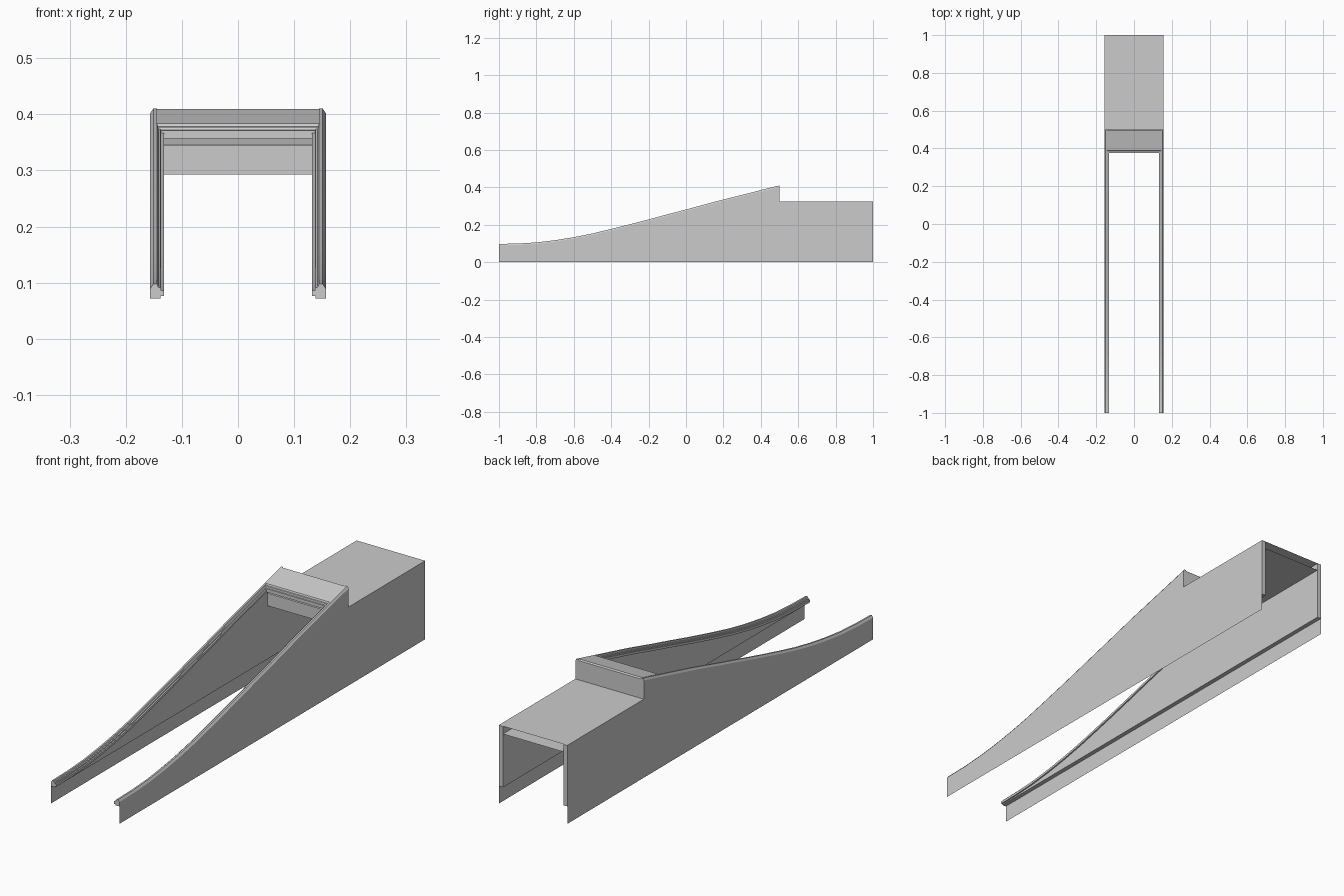
import bpy, bmesh

if "Cube" in bpy.data.objects:
    bpy.data.objects.remove(bpy.data.objects["Cube"])

OUT, IN, LIP = 0.157, 0.138, 0.132   # outer wall, inner liner and rail lip positions
BOX_TOP, SHELF = 0.325, 0.293

# side-view curve of the rail top (y, z)
CURVE = [(-1, .098), (-.9, .1), (-.8, .106), (-.7, .118), (-.6, .134), (-.5, .154),
         (-.4, .178), (-.3, .203), (-.2, .229), (-.1, .256), (0, .282), (.17, .328), (.5, .41)]


def make(name, verts, faces, mirror=False):
    me = bpy.data.meshes.new(name)
    me.from_pydata(verts, [], faces)
    bm = bmesh.new()
    bm.from_mesh(me)
    bmesh.ops.recalc_face_normals(bm, faces=bm.faces)
    bm.to_mesh(me)
    bm.free()
    ob = bpy.data.objects.new(name, me)
    bpy.context.collection.objects.link(ob)
    if mirror:
        ob.modifiers.new("mirror", 'MIRROR').use_axis[0] = True
    return ob


def prism(name, yz, x0, x1, mirror=False):
    """Closed y-z outline extruded along x."""
    n = len(yz)
    verts = [(x, y, z) for x in (x0, x1) for y, z in yz]
    faces = [tuple(range(n)), tuple(range(2 * n - 1, n - 1, -1))]
    faces += [(i, (i + 1) % n, n + (i + 1) % n, n + i) for i in range(n)]
    return make(name, verts, faces, mirror)


def sheet(name, yz, half):
    """Open y-z polyline stretched across the full width."""
    verts = [(s * half, y, z) for y, z in yz for s in (-1, 1)]
    faces = [(2 * i, 2 * i + 1, 2 * i + 3, 2 * i + 2) for i in range(len(yz) - 1)]
    return make(name, verts, faces)


# thin outer side walls
outline = [(y, z - .008) for y, z in CURVE] + [(.5, BOX_TOP), (1, BOX_TOP), (1, 0), (-1, 0)]
make("side_wall", [(OUT, y, z) for y, z in outline], [tuple(range(len(outline)))], True)

# thicker liner on the inside of each wall
liner = [(y, z - .02) for y, z in CURVE] + [(.5, BOX_TOP - .001), (1, BOX_TOP - .001), (1, .072), (-1, .072)]
prism("wall_liner", liner, IN, OUT - .0005, True)

# stepped rail following the curve
section = [(OUT, -.022), (OUT, -.009), (.151, 0), (.144, 0), (.142, -.006),
           (.138, -.007), (.137, -.012), (LIP, -.012), (LIP, -.022)]
n = len(section)
verts = [(x, y, z + dz) for y, z in CURVE for x, dz in section]
faces = [(r * n + i, r * n + (i + 1) % n, (r + 1) * n + (i + 1) % n, (r + 1) * n + i)
         for r in range(len(CURVE) - 1) for i in range(n)]
faces += [tuple(range(n)), tuple(range(len(verts) - n, len(verts)))]
make("curved_rail", verts, faces, True)

# sloped crossbar with the same stepped front lip
bar = [(.5, .388), (.5, .405), (.495, .4095), (.39, .384), (.387, .378),
       (.382, .377), (.38, .372), (.375, .371), (.375, .357)]
prism("crossbar", bar, -.146, .146)

# vertical step behind the crossbar, and the flat rear top
sheet("rear_step_and_top", [(.5, .402), (.5, BOX_TOP), (1, BOX_TOP)], OUT)

# inner front panel, sloped ledge above it and shelf running to the back
sheet("inner_panel_and_shelf", [(.498, .372), (.39, .345), (.39, SHELF), (1, SHELF)], IN)
